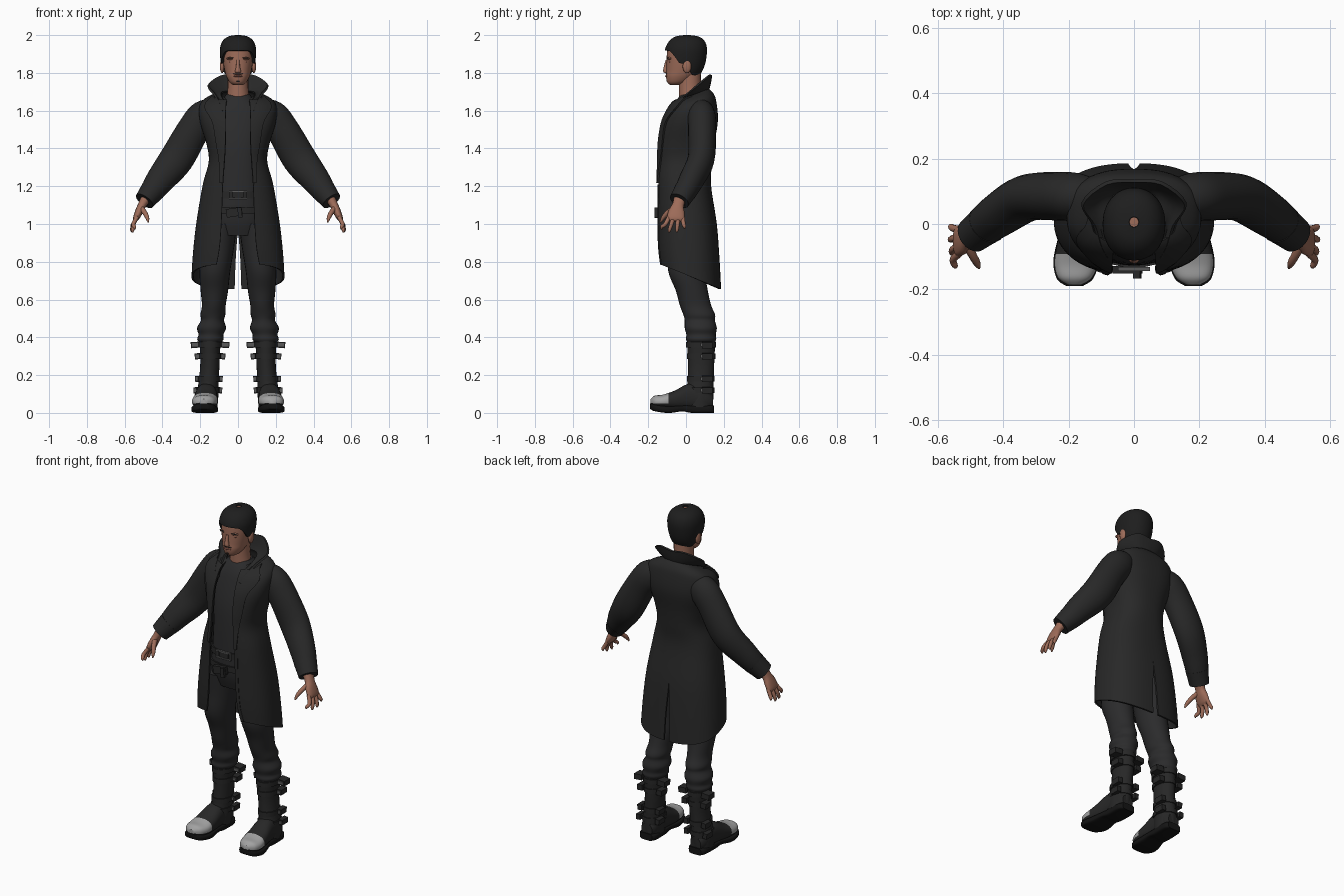
import bpy, bmesh, math
from mathutils import Vector, Matrix

def material(name, r, g, b):
    m = bpy.data.materials.new(name)
    m.diffuse_color = (r, g, b, 1)
    return m

COAT = material("coat black", .021, .021, .021)
CLOTH = material("trouser black", .024, .024, .025)
LEATHER = material("boot leather", .020, .020, .020)
SOLE = material("sole black", .007, .007, .007)
HAIR = material("hair black", .013, .013, .013)
SKIN = material("skin", .34, .15, .10)
LIP = material("lip", .26, .095, .07)
STEEL = material("steel toe", .36, .36, .36)
METAL = material("buckle metal", .10, .10, .10)

def finish(name, bm, mats, mirror=False, thick=0, fix=True):
    if fix:
        bmesh.ops.recalc_face_normals(bm, faces=bm.faces[:])
    me = bpy.data.meshes.new(name)
    bm.to_mesh(me)
    bm.free()
    for m in mats if isinstance(mats, list) else [mats]:
        me.materials.append(m)
    ob = bpy.data.objects.new(name, me)
    bpy.context.collection.objects.link(ob)
    if mirror:
        mod = ob.modifiers.new("mirror", 'MIRROR')
        mod.merge_threshold = .0005
    if thick:
        mod = ob.modifiers.new("thickness", 'SOLIDIFY')
        mod.thickness, mod.offset = thick, 0
    return ob

def cr(rows, s):
    """Smooth interpolation through rows at index s."""
    n = len(rows)
    i = max(0, min(int(s), n - 2))
    t = s - i
    a, b, c, d = rows[max(i - 1, 0)], rows[i], rows[i + 1], rows[min(i + 2, n - 1)]
    return [q + .5 * t * (r - p + t * (2 * p - 5 * q + 4 * r - w + t * (3 * (q - r) + w - p)))
            for p, q, r, w in zip(a, b, c, d)]

def spow(v, p):
    return math.copysign(abs(v) ** p, v)

def loft(name, rows, mats, axis=None, ref=(0, 1, 0), p=1, sub=4, n=20, mirror=False, paint=None):
    """Rows are x, y, z, radius across, radius along ref."""
    bm, rings, ref = bmesh.new(), [], Vector(ref)
    for k in range((len(rows) - 1) * sub + 1):
        s = k / sub
        r = cr(rows, s)
        t = Vector(axis) if axis else (Vector(cr(rows, min(s + .1, len(rows) - 1))[:3])
                                       - Vector(cr(rows, max(s - .1, 0))[:3])).normalized()
        u = t.cross(ref).normalized()
        v = u.cross(t)
        rings.append([bm.verts.new(Vector(r[:3]) + u * r[3] * spow(math.cos(h), p) + v * r[4] * spow(math.sin(h), p))
                      for h in (2 * math.pi * j / n for j in range(n))])
    for a, b in zip(rings, rings[1:]):
        for j in range(n):
            bm.faces.new((a[j], a[(j + 1) % n], b[(j + 1) % n], b[j]))
    bm.faces.new(rings[0])
    bm.faces.new(rings[-1])
    if paint:
        for f in bm.faces:
            f.material_index = paint(f.calc_center_median())
    return finish(name, bm, mats, mirror)

def grid(name, pts, mat, thick, mirror=True, wrap=False):
    """Sheet through a table of points, thickened."""
    bm = bmesh.new()
    vs = [[bm.verts.new(q) for q in row] for row in pts]
    for a, b in zip(vs, vs[1:]):
        for j in range(len(a) if wrap else len(a) - 1):
            k = (j + 1) % len(a)
            bm.faces.new((a[j], a[k], b[k], b[j]))
    return finish(name, bm, mat, mirror, thick)

def ball(name, loc, size, mat, mirror=False):
    bm = bmesh.new()
    bmesh.ops.create_uvsphere(bm, u_segments=16, v_segments=10, radius=1,
                              matrix=Matrix.Translation(loc) @ Matrix.Diagonal((*size, 1)))
    return finish(name, bm, mat, mirror)

def box(name, loc, size, mat, mirror=False, tilt=0):
    bm = bmesh.new()
    bmesh.ops.create_cube(bm, size=1, matrix=Matrix.Translation(loc) @ Matrix.Rotation(tilt, 4, 'Y')
                          @ Matrix.Diagonal((*size, 1)))
    return finish(name, bm, mat, mirror)

UP, FWD = (0, 0, -1), (0, -1, 0)

# Head and neck
head = [(0, -.058, 1.736, .024, .026), (0, -.045, 1.75, .044, .054), (0, -.028, 1.78, .061, .078),
        (0, -.014, 1.81, .070, .090), (0, -.006, 1.85, .078, .097), (0, -.002, 1.89, .083, .100),
        (0, .001, 1.93, .083, .099), (0, .005, 1.965, .070, .083), (0, .006, 1.986, .043, .053),
        (0, .006, 1.993, .008, .01)]
loft("head", head, SKIN, UP, p=.95, n=32)
loft("neck", [(0, .02, 1.82, .056, .06), (0, .02, 1.72, .055, .058), (0, .025, 1.62, .068, .06)], SKIN, UP)
loft("nose", [(0, -.098, 1.868, .009, .010), (0, -.106, 1.835, .010, .011), (0, -.109, 1.808, .016, .012),
              (0, -.104, 1.799, .012, .008)], SKIN, UP, n=12)
ball("ear", (.084, .005, 1.835), (.012, .023, .036), SKIN, True)
ball("brow_ridge", (.034, -.086, 1.876), (.027, .013, .008), SKIN, True)
ball("eyebrow", (.036, -.0925, 1.879), (.022, .008, .003), HAIR, True)
ball("eye", (.034, -.085, 1.858), (.014, .007, .006), LIP, True)
ball("mouth", (0, -.1, 1.783), (.024, .011, .006), LIP)
ball("moustache", (0, -.1, 1.795), (.026, .009, .0035), HAIR)
ball("chin_beard", (0, -.094, 1.757), (.014, .009, .007), HAIR)

# Hair shell with a shaped hairline
line = [(-1, 1.785), (-.6, 1.79), (-.3, 1.81), (0, 1.85), (.25, 1.85), (.5, 1.885), (.75, 1.915), (1.01, 1.917)]

def hairline(f):
    for (a, p), (b, q) in zip(line, line[1:]):
        if f <= b:
            return p + (q - p) * (f - a) / (b - a)

def head_at(z):
    lo, hi = 0, len(head) - 1
    for _ in range(30):
        mid = (lo + hi) / 2
        lo, hi = (mid, hi) if cr(head, mid)[2] < z else (lo, mid)
    return cr(head, lo)

hair = []
for i in range(17):
    row = []
    for j in range(48):
        h = 2 * math.pi * j / 48
        zl = hairline(-math.sin(h))
        z = zl + (1.993 - zl) * math.sin(i / 16 * math.pi / 2)
        r = head_at(z)
        row.append((spow(math.cos(h), .95) * (r[3] + .006), r[1] + spow(math.sin(h), .95) * (r[4] + .005), z + .001))
    hair.append(row)
grid("hair", hair, HAIR, .012, False, True)

# Shirt and trousers
loft("shirt", [(0, .03, 1.685, .062, .058), (0, .03, 1.65, .095, .083), (0, .03, 1.59, .15, .108),
               (0, .012, 1.45, .14, .125), (0, 0, 1.3, .128, .125), (0, -.005, 1.1, .14, .123)], CLOTH, UP, p=.85, n=32)
loft("trouser_hips", [(0, -.005, 1.13, .138, .121), (0, 0, 1.02, .15, .118), (0, 0, .94, .12, .095)],
     CLOTH, UP, p=.85, n=28)
loft("trouser_leg", [(.09, 0, 1.0, .085, .11), (.105, 0, .88, .085, .10), (.122, .003, .75, .081, .097),
                     (.125, .03, .65, .073, .085), (.128, .05, .57, .063, .083), (.133, .07, .52, .066, .084),
                     (.135, .073, .49, .061, .08), (.14, .078, .45, .077, .085), (.143, .08, .415, .066, .078),
                     (.146, .08, .39, .07, .08), (.147, .08, .37, .055, .07)], CLOTH, UP, n=24, mirror=True)

# Belts and buckles
loft("belt", [(0, -.004, 1.172, .142, .129), (0, -.004, 1.135, .144, .129)], LEATHER, UP, p=.85, n=32, sub=1)
loft("lower_belt", [(0, -.002, 1.09, .15, .13), (0, -.002, 1.055, .152, .13)], LEATHER, UP, p=.85, n=32, sub=1)
for z, w in ((1.174, .096), (1.134, .096)):
    box("buckle_bar", (0, -.138, z), (w, .012, .007), METAL)
box("buckle_side", (.045, -.138, 1.154), (.007, .012, .045), METAL, True)
box("buckle_plate", (0, -.134, 1.154), (.06, .012, .03), LEATHER)
box("belt_strap", (-.02, -.14, 1.062), (.085, .022, .045), LEATHER, tilt=-.15)
box("belt_tip", (.01, -.156, 1.06), (.022, .022, .055), LEATHER, tilt=-.1)

# Coat body: front z, back z, half width, front y, back y, opening, vent
coat = [(1.655, 1.715, .085, -.03, .115, .06, 0), (1.64, 1.69, .155, -.06, .14, .065, 0),
        (1.60, 1.65, .198, -.09, .155, .068, 0), (1.53, 1.55, .196, -.122, .164, .07, 0),
        (1.42, 1.43, .162, -.142, .146, .07, 0), (1.33, 1.33, .150, -.147, .135, .075, 0),
        (1.21, 1.21, .181, -.150, .127, .083, 0), (1.02, 1.0, .215, -.150, .158, .09, 0),
        (.88, .82, .233, -.147, .172, .10, .012), (.79, .655, .241, -.139, .181, .116, .018)]
PW = .8

def coat_point(s, h):
    zf, zb, a, yf, yb, _, _ = cr(coat, s)
    y = (yf + yb) / 2 + (yb - yf) / 2 * spow(math.sin(h), PW)
    return Vector((a * max(math.cos(h), 0) ** PW, y, zf + (zb - zf) * (y - yf) / (yb - yf)))

def angle_at(s, x):
    return math.acos(min(1, max(0, x) / cr(coat, s)[2]) ** (1 / PW))

rows = []
for k in range(46):
    s = k / 5
    r = cr(coat, s)
    lo, hi = -angle_at(s, r[5]), angle_at(s, r[6] if s > 7 else 0)
    rows.append([coat_point(s, hi + (lo - hi) * j / 28) for j in range(29)])
    if s <= 7:
        rows[-1][0].x = 0
grid("coat_body", rows, COAT, .01)

# Lapels and front edge trim
widths = [(.10,), (.15,), (.175,), (.135,), (.115,), (.10,), (.095,)]
rows, trim = [], []
for k in range(5, 41):
    s = k * .15
    x0, x1 = cr(coat, s)[5] - .004, cr(widths, s)[0]
    rows.append([coat_point(s, -angle_at(s, x0 + (x1 - x0) * j / 5)) + Vector((0, -.010, .006)) for j in range(6)])
grid("lapel", rows, COAT, .01)
for k in range(20):
    s = 6 + 3 * k / 19
    x0 = cr(coat, s)[5]
    trim.append([coat_point(s, -angle_at(s, x0 + d)) + Vector((0, -.005, 0)) for d in (-.003, .006, .014)])
grid("front_edge_trim", trim, COAT, .007)

# Turned-up collar
base = [(0, .112, 1.70), (.055, .10, 1.70), (.085, .055, 1.695), (.088, 0, 1.68), (.075, -.05, 1.65), (.066, -.09, 1.59)]
rim = [(0, .133, 1.782), (.085, .125, 1.788), (.158, .062, 1.737), (.122, -.005, 1.682), (.105, -.065, 1.645),
       (.085, -.105, 1.60)]
rows = []
for k in range(21):
    a, b = Vector(cr(base, k / 4)), Vector(cr(rim, k / 4))
    rows.append([a.lerp(b, t) + Vector((0, 0, -.012 * math.sin(math.pi * t))) for t in (0, .25, .5, .75, 1)])
    if k == 0:
        for q in rows[0]:
            q.x = 0
grid("collar", rows, COAT, .011)

# Sleeves and cuffs
loft("sleeve", [(.11, .08, 1.60, .06, .055), (.175, .083, 1.572, .086, .073), (.235, .085, 1.50, .086, .074),
                (.325, .080, 1.345, .090, .071), (.41, .030, 1.235, .076, .066), (.46, -.008, 1.165, .062, .058),
                (.492, -.033, 1.125, .048, .05)], COAT, n=24, sub=5, mirror=True)
loft("cuff", [(.450, 0, 1.18, .066, .062), (.472, -.017, 1.152, .060, .058), (.495, -.035, 1.122, .054, .055)],
     COAT, n=24, mirror=True)

# Hands
loft("palm", [(.485, -.03, 1.14, .028, .034), (.508, -.042, 1.10, .022, .031), (.524, -.05, 1.065, .021, .043),
              (.54, -.054, 1.03, .016, .046), (.544, -.055, 1.015, .008, .036)], SKIN, p=.9, n=16, mirror=True)
for name, y0, y1, x1, z1 in (("index_finger", -.090, -.128, .548, .972), ("middle_finger", -.066, -.088, .558, .955),
                             ("ring_finger", -.041, -.048, .562, .956), ("little_finger", -.018, -.008, .561, .975)):
    loft(name, [(.535, y0, 1.035, .011, .012), (.554, (y0 + y1) / 2, 1.0, .011, .011), (x1, y1, z1 + .012, .009, .009),
                (x1 - .002, y1, z1, .003, .003)], SKIN, n=10, mirror=True)
loft("thumb", [(.512, -.06, 1.085, .015, .017), (.495, -.095, 1.062, .013, .013), (.481, -.12, 1.035, .011, .011),
               (.475, -.135, 1.01, .004, .004)], SKIN, n=10, mirror=True)

# Boots: shaft, foot with steel toe, sole
shaft = [(.147, .08, .405, .062, .078), (.148, .08, .34, .054, .073), (.149, .08, .25, .051, .069),
         (.156, .077, .16, .053, .069), (.162, .072, .09, .058, .073), (.165, .07, .03, .056, .072)]
loft("boot_shaft", shaft, LEATHER, UP, n=24, mirror=True)
loft("boot_foot", [(.163, .142, .06, .035, .035), (.164, .10, .075, .052, .06), (.167, .02, .085, .056, .07),
                   (.172, -.06, .068, .064, .05), (.177, -.12, .06, .067, .037), (.181, -.165, .059, .052, .032),
                   (.182, -.187, .058, .02, .015)], [LEATHER, STEEL], FWD, (0, 0, 1), .85, 6, 28, True,
     lambda c: int(c.y < -.095 and c.z > .052))
loft("boot_sole", [(.163, .148, .02, .04, .02), (.164, .12, .02, .055, .02), (.166, .03, .02, .056, .02),
                   (.169, -.02, .024, .058, .016), (.174, -.08, .018, .068, .018), (.178, -.125, .02, .069, .018),
                   (.181, -.17, .028, .054, .018), (.182, -.19, .036, .025, .015)], SOLE, FWD, (0, 0, 1), .45, 4, 24, True)

# Boot straps with projecting buckles on both sides of each boot
for z, s, reach, half in ((.36, .69, .077, .025), (.30, 1.45, .064, .017), (.18, 2.78, .059, .014), (.12, 3.57, .063, .013)):
    x, y, _, a, b = cr(shaft, s)
    loft("boot_strap", [(x, y, z + .014, a + .005, b + .005), (x, y, z - .014, a + .005, b + .005)],
         LEATHER, UP, n=24, sub=1, mirror=True)
    for side in (-1, 1):
        box("boot_buckle", (x + side * reach, .112, z), (half * 2, .055, .032), LEATHER, True, side * .08)
        box("buckle_pin", (x + side * (reach + .002), .082, z), (half * 1.4, .008, .018), METAL, True)

# Bake modifiers and shade
bpy.ops.object.select_all(action='SELECT')
bpy.context.view_layer.objects.active = bpy.context.selected_objects[0]
bpy.ops.object.convert(target='MESH')
bpy.ops.object.shade_smooth_by_angle(angle=math.radians(42))
